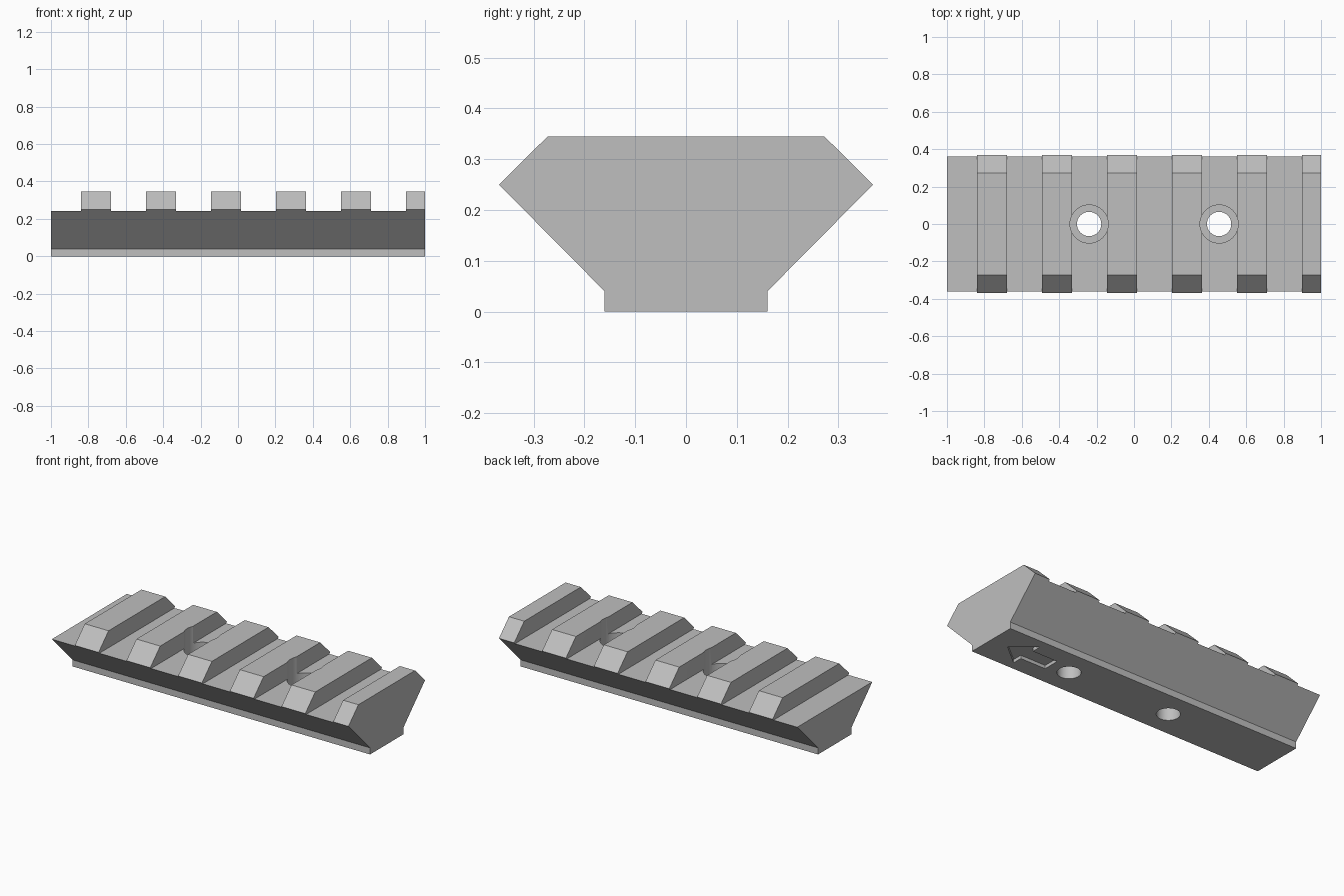
import bpy
import bmesh
from math import radians

old = bpy.data.objects.get("Cube")
if old:
    bpy.data.objects.remove(old, do_unlink=True)

grey = bpy.data.materials.new("plain grey")
grey.use_nodes = True
COLOUR = (0.52, 0.52, 0.52, 1)
grey.diffuse_color = COLOUR
grey.node_tree.nodes["Principled BSDF"].inputs["Base Color"].default_value = COLOUR

PITCH, RIB, FIRST = 0.3475, 0.16, -0.84   # rib spacing, rib width, first rib start
FLOOR, SEAT = 0.242, 0.14                 # slot floor and screw seat heights
HOLES = (-0.24, 0.455)


def finish(name, bm):
    bmesh.ops.recalc_face_normals(bm, faces=bm.faces)
    mesh = bpy.data.meshes.new(name)
    bm.to_mesh(mesh)
    bm.free()
    obj = bpy.data.objects.new(name, mesh)
    bpy.context.collection.objects.link(obj)
    mesh.materials.append(grey)
    return obj


def prism(name, points, offset):
    """Extrude a closed outline of 3D points along an offset."""
    bm = bmesh.new()
    face = bm.faces.new([bm.verts.new(p) for p in points])
    out = bmesh.ops.extrude_face_region(bm, geom=[face])
    moved = [v for v in out["geom"] if isinstance(v, bmesh.types.BMVert)]
    bmesh.ops.translate(bm, verts=moved, vec=offset)
    return finish(name, bm)


def box(name, x0, x1, z0, z1):
    return prism(name, [(x0, -1, z0), (x1, -1, z0), (x1, -1, z1), (x0, -1, z1)], (0, 2, 0))


def cylinder(name, x, radius, z0, z1):
    bpy.ops.mesh.primitive_cylinder_add(vertices=48, radius=radius, depth=z1 - z0,
                                        location=(x, 0, (z0 + z1) / 2))
    obj = bpy.context.object
    obj.name = name
    return obj


def cut(target, cutter):
    """Subtract the cutter for good and remove it."""
    bpy.context.view_layer.objects.active = target
    mod = target.modifiers.new("cut", "BOOLEAN")
    mod.operation = "DIFFERENCE"
    mod.solver = "EXACT"
    mod.object = cutter
    bpy.ops.object.modifier_apply(modifier=mod.name)
    bpy.data.objects.remove(cutter, do_unlink=True)


# Rail body: mirrored side profile run along its length
half = [(0.16, 0), (0.16, 0.04), (0.368, 0.25), (0.272, 0.345)]
outline = half + [(-y, z) for y, z in reversed(half)]
rail = prism("slotted_rail", [(-1, y, z) for y, z in outline], (2, 0, 0))

# Cross slots between the ribs; the first one runs off the end
for k in range(6):
    end = FIRST + k * PITCH
    start = end - PITCH + RIB if k else -1.1
    cut(rail, box("slot_cutter", start, end, FLOOR, 0.5))

# Screw holes with wider seats that nick the neighbouring ribs
for x in HOLES:
    cut(rail, cylinder("seat_cutter", x, 0.102, SEAT, 0.5))
    cut(rail, cylinder("hole_cutter", x, 0.065, -0.1, 0.3))

# Shallow direction arrow sunk into the underside
side = [(0.58, 0.05), (0.75, 0.05), (0.75, 0.11)]
arrow = side + [(0.885, 0)] + [(x, -y) for x, y in reversed(side)]
cut(rail, prism("arrow_cutter", [(x, y, -0.05) for x, y in arrow], (0, 0, 0.07)))

# Smooth bores, crisp edges elsewhere
bpy.ops.object.select_all(action="DESELECT")
rail.select_set(True)
bpy.context.view_layer.objects.active = rail
bpy.ops.object.shade_smooth_by_angle(angle=radians(25))
